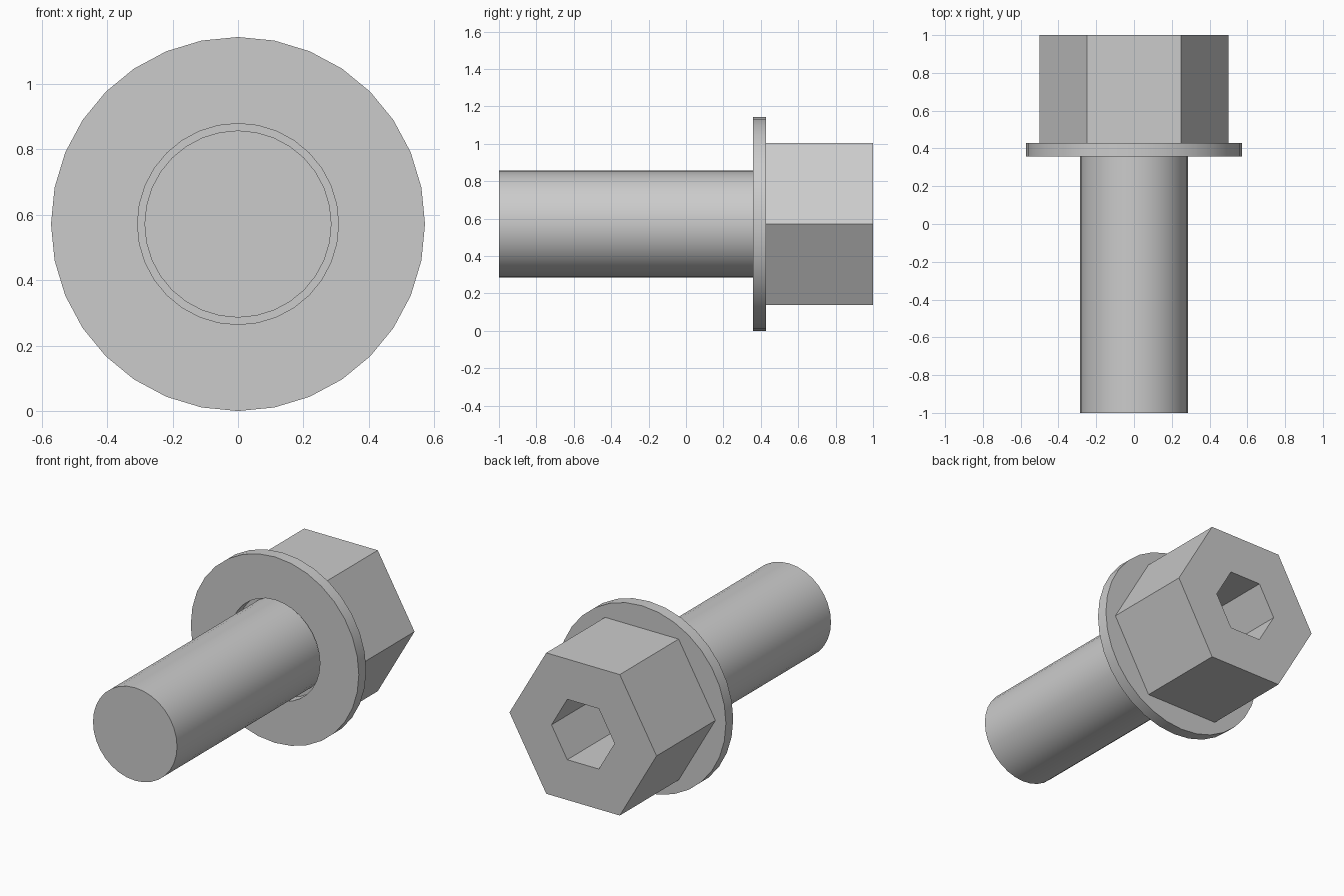
import bpy
import bmesh
from math import cos, sin, pi, radians

default = bpy.data.objects.get("Cube")
if default:
    bpy.data.objects.remove(default, do_unlink=True)

U = 1 / 14          # design unit: the bolt is 28 units long
AXIS_Z = 8 * U      # height of the bolt axis

steel = bpy.data.materials.new("grey_steel")
steel.use_nodes = True
colour = (0.6, 0.6, 0.6, 1)
steel.diffuse_color = colour
steel.node_tree.nodes["Principled BSDF"].inputs["Base Color"].default_value = colour


def turned(name, profile, sides, closed=False):
    """Turn a (radius, y) profile about the bolt axis; radius 0 ends in a flat cap."""
    bm = bmesh.new()
    rings = []
    for r, y in profile:
        ring = [bm.verts.new((r * U * cos(2 * pi * i / sides), y * U,
                              AXIS_Z + r * U * sin(2 * pi * i / sides)))
                for i in range(sides)]
        rings.append(ring)
    pairs = list(zip(rings, rings[1:]))
    if closed:
        pairs.append((rings[-1], rings[0]))
    else:
        bm.faces.new(rings[0])
        bm.faces.new(rings[-1])
    for a, b in pairs:
        for i in range(sides):
            j = (i + 1) % sides
            bm.faces.new((a[i], a[j], b[j], b[i]))
    bmesh.ops.recalc_face_normals(bm, faces=bm.faces)
    mesh = bpy.data.meshes.new(name)
    bm.to_mesh(mesh)
    bm.free()
    mesh.materials.append(steel)
    obj = bpy.data.objects.new(name, mesh)
    bpy.context.collection.objects.link(obj)
    bpy.ops.object.select_all(action="DESELECT")
    obj.select_set(True)
    bpy.context.view_layer.objects.active = obj
    bpy.ops.object.shade_smooth_by_angle(angle=radians(30))
    return obj


# Plain round shank
turned("shank", [(4, -14), (4, 6)], 32)

# Washer, slightly wider than the shank at its hole
turned("washer", [(4.3, 5), (8, 5), (8, 6), (4.3, 6)], 32, closed=True)

# Hexagonal head with a blind hexagonal socket
turned("hex_head", [(7, 6), (7, 14), (3, 14), (3, 7)], 6)
